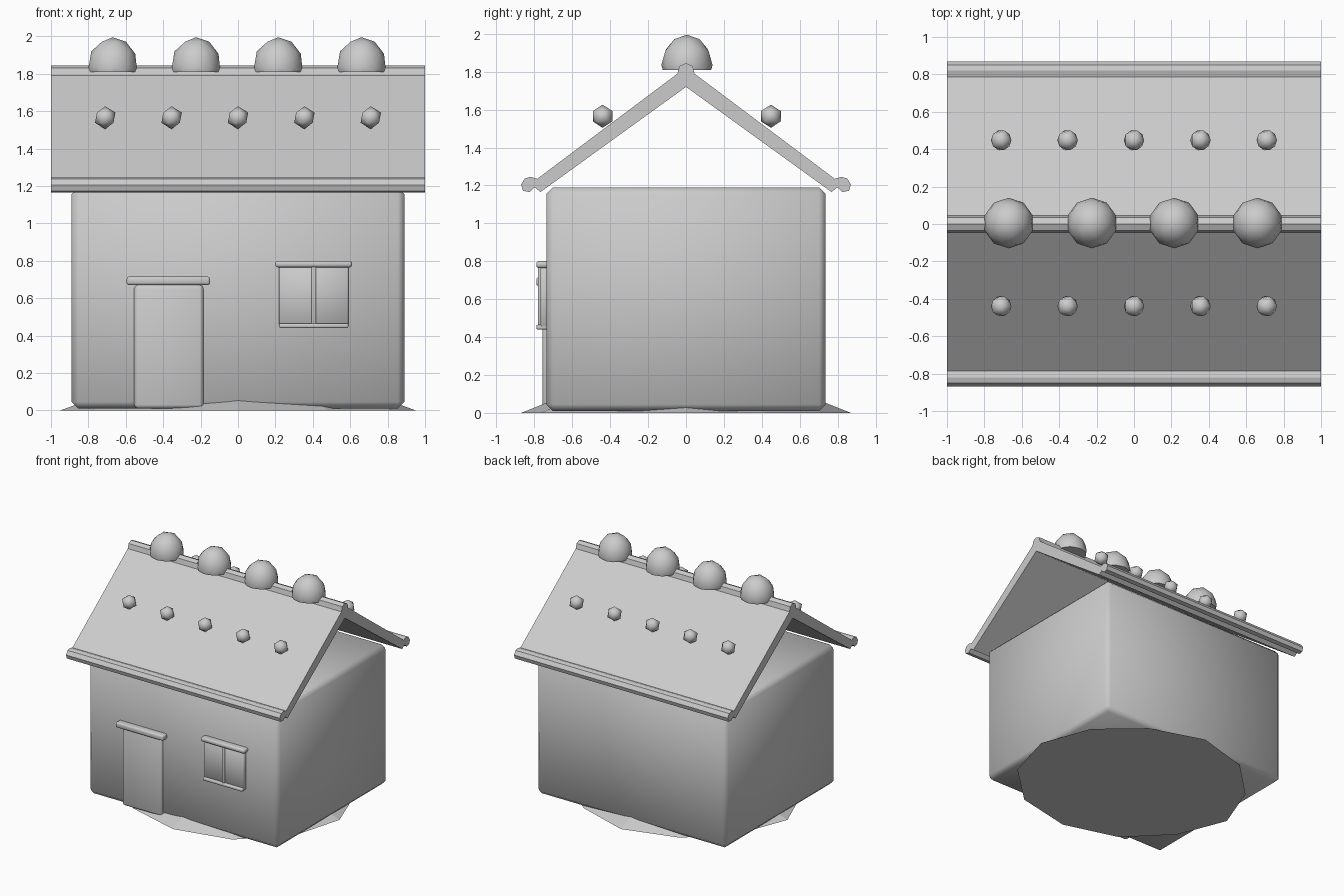
import bpy, bmesh, math, random
from mathutils import Vector

if "Cube" in bpy.data.objects:
    bpy.data.objects.remove(bpy.data.objects["Cube"], do_unlink=True)

grey = bpy.data.materials.new("plain grey")
grey.use_nodes = True
GREY = (0.6, 0.6, 0.6, 1)
grey.diffuse_color = GREY
grey.node_tree.nodes["Principled BSDF"].inputs["Base Color"].default_value = GREY


def finish(name, bm, smooth=None):
    """Turn a bmesh into a named object; smooth is the sharp-edge angle in degrees."""
    bmesh.ops.recalc_face_normals(bm, faces=bm.faces)
    mesh = bpy.data.meshes.new(name)
    bm.to_mesh(mesh)
    bm.free()
    mesh.materials.append(grey)
    ob = bpy.data.objects.new(name, mesh)
    bpy.context.collection.objects.link(ob)
    if smooth:
        bpy.ops.object.select_all(action='DESELECT')
        ob.select_set(True)
        bpy.context.view_layer.objects.active = ob
        bpy.ops.object.shade_smooth_by_angle(angle=math.radians(smooth))
    return ob


def box(name, x, y, z, bevel, segments=1):
    """Bevelled box spanning the (low, high) pairs x, y and z."""
    bm = bmesh.new()
    bmesh.ops.create_cube(bm, size=1)
    low, high = (Vector(c) for c in zip(x, y, z))
    bmesh.ops.scale(bm, vec=high - low, verts=bm.verts)
    bmesh.ops.translate(bm, vec=(low + high) / 2, verts=bm.verts)
    bmesh.ops.bevel(bm, geom=bm.edges[:], offset=bevel, segments=segments,
                    profile=0.5, affect='EDGES')
    return finish(name, bm, 60)


def ball(name, centre, scale, subdivisions, cut=None):
    """Low-poly ball, optionally cut flat at a height."""
    bm = bmesh.new()
    bmesh.ops.create_icosphere(bm, subdivisions=subdivisions, radius=1)
    bmesh.ops.scale(bm, vec=scale, verts=bm.verts)
    bmesh.ops.translate(bm, vec=centre, verts=bm.verts)
    if cut is not None:
        bmesh.ops.bisect_plane(bm, geom=bm.verts[:] + bm.edges[:] + bm.faces[:],
                               plane_co=(0, 0, cut), plane_no=(0, 0, 1), clear_inner=True)
        bmesh.ops.holes_fill(bm, edges=[e for e in bm.edges if e.is_boundary])
    return finish(name, bm, 60)


def extrude_profile(name, points, half_length):
    """Extrude a (y, z) outline along x."""
    bm = bmesh.new()
    face = bm.faces.new([bm.verts.new((-half_length, y, z)) for y, z in points])
    out = bmesh.ops.extrude_face_region(bm, geom=[face])
    bmesh.ops.translate(bm, vec=(2 * half_length, 0, 0),
                        verts=[g for g in out["geom"] if isinstance(g, bmesh.types.BMVert)])
    return finish(name, bm)


# House walls
box("house_body", (-0.89, 0.89), (-0.737, 0.737), (0.01, 1.19), 0.035)

# Roof: half outline from ridge to eave roll and back under, mirrored
top = [(0.035, 1.83), (0.045, 1.79), (0.785, 1.235), (0.82, 1.245), (0.85, 1.237),
       (0.87, 1.205), (0.86, 1.172), (0.825, 1.165), (0.798, 1.19), (0.768, 1.165)]
outline = [(0, 1.845)] + top + [(0, 1.72)] + [(-y, z) for y, z in reversed(top)]
extrude_profile("roof", outline, 1.0)

# Domes along the ridge
for i, x in enumerate((-0.67, -0.225, 0.215, 0.66)):
    ball(f"ridge_dome_{i + 1}", (x, 0.005, 1.835), (0.135, 0.135, 0.16), 2, cut=1.81)

# Rows of small balls on both slopes
for side, y in (("front", -0.44), ("back", 0.448)):
    for i in range(5):
        ball(f"{side}_roof_ball_{i + 1}", (0.355 * (i - 2), y, 1.565), (0.061,) * 3, 1)

# Door and its lintel
box("door", (-0.555, -0.185), (-0.758, -0.70), (0.01, 0.67), 0.02, 2)
box("door_lintel", (-0.595, -0.15), (-0.79, -0.72), (0.67, 0.715), 0.012, 2)

# Window
box("window_pane", (0.22, 0.59), (-0.768, -0.72), (0.45, 0.78), 0.006)
box("window_lintel", (0.20, 0.61), (-0.79, -0.72), (0.765, 0.80), 0.012, 2)
box("window_sill", (0.22, 0.59), (-0.79, -0.72), (0.44, 0.465), 0.008, 2)
box("window_mullion", (0.393, 0.418), (-0.782, -0.72), (0.45, 0.78), 0.008, 2)

# Low faceted mound of ground under the house
random.seed(4)
bm = bmesh.new()
rings = [[], []]
sides = 12
for i in range(sides):
    a = 2 * math.pi * i / sides
    wobble = 1 if i % 3 == 0 else random.uniform(0.95, 1.02)
    for ring, scale, z in zip(rings, (1, 0.84), (0, 0.055)):
        ring.append(bm.verts.new((0.95 * wobble * scale * math.cos(a),
                                  0.87 * wobble * scale * math.sin(a), z)))
for i in range(sides):
    j = (i + 1) % sides
    bm.faces.new((rings[0][i], rings[0][j], rings[1][j], rings[1][i]))
bm.faces.new(rings[0])
bm.faces.new(rings[1])
finish("ground_mound", bm)
